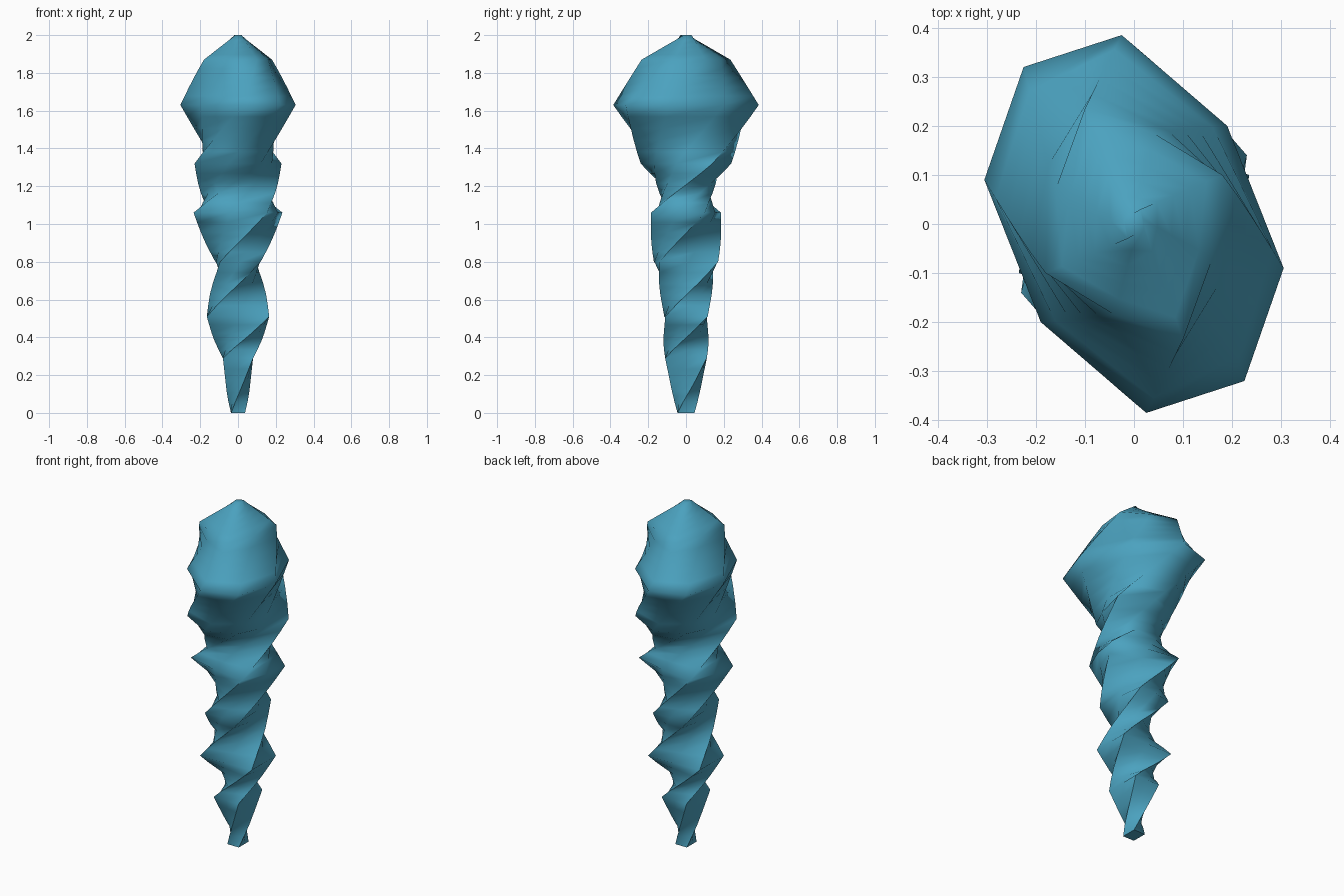
import bpy, bmesh
from math import radians
from mathutils import Vector

if "Cube" in bpy.data.objects:
    bpy.data.objects.remove(bpy.data.objects["Cube"])

# Each ring: height, four points (the other four are their half-turn copies),
# and how many eighths of a turn the ridges wind to reach it from below.
# Square rings are given by two neighbouring corners, with rounded-out sides.
def square_ring(z, c1, c2, wind=2, bulge=0.54):
    a, b = Vector(c1), Vector(c2)
    return z, [(a - b) * bulge, a, (a + b) * bulge, b], wind

rings = [
    square_ring(0.00, (0.037, 0.045), (-0.037, 0.045), 0, 0.5),
    square_ring(0.29, (0.080, 0.110), (-0.080, 0.110), 2, 0.5),
    square_ring(0.51, (0.165, 0.115), (-0.165, 0.110), 2, 0.5),
    square_ring(0.80, (0.095, 0.170), (-0.120, 0.140)),
    square_ring(1.06, (0.235, 0.100), (-0.155, 0.185)),
    (1.32, [(0.18, -0.05), (0.23, 0.14), (0.05, 0.24), (-0.12, 0.17)], 2),
    (1.63, [(0.305, -0.09), (0.19, 0.20), (-0.025, 0.385), (-0.225, 0.32)], 1),
    (1.87, [(0.16, -0.07), (0.18, 0.10), (0.04, 0.185), (-0.10, 0.235)], 1),
    (2.00, [(0.018, 0.01), (0.013, 0.03), (-0.004, 0.02), (-0.02, 0.01)], 0),
]

# Line the rings up so that equal indices follow the same ridge
lofts, turn = [], 0
for z, half, wind in rings:
    turn += wind
    full = [Vector((x, y, z)) for x, y in half] + [Vector((-x, -y, z)) for x, y in half]
    lofts.append([full[(k + turn) % 8] for k in range(8)])

# Nearly straight ridges between rings, eased outwards a little at mid-span
def between(p, q, t, ease=0.2):
    m = p.lerp(q, t)
    want = p.xy.length * (1 - t) + q.xy.length * t
    grow = 1 + ease * (want / m.xy.length - 1)
    return Vector((m.x * grow, m.y * grow, m.z))

STEPS = 5
levels = [lofts[0]]
for a, b in zip(lofts, lofts[1:]):
    for s in range(1, STEPS + 1):
        levels.append([between(p, q, s / STEPS) for p, q in zip(a, b)])

bm = bmesh.new()
loops = [[bm.verts.new(p) for p in level] for level in levels]
for a, b in zip(loops, loops[1:]):
    for k in range(8):
        n = (k + 1) % 8
        bm.faces.new((a[k], a[n], b[n], b[k]))
bm.faces.new(loops[0][::-1])
bm.faces.new(loops[-1])

mesh = bpy.data.meshes.new("twisted_bud")
bm.to_mesh(mesh)
bm.free()
bud = bpy.data.objects.new("twisted_bud", mesh)
bpy.context.collection.objects.link(bud)

# Blue-green surface
mat = bpy.data.materials.new("teal")
mat.diffuse_color = (0.07, 0.36, 0.52, 1)
mat.use_nodes = True
mat.node_tree.nodes["Principled BSDF"].inputs["Base Color"].default_value = mat.diffuse_color
mesh.materials.append(mat)

# Smooth skin, keeping only the sharpest ridges and the end rims
bpy.context.view_layer.objects.active = bud
bud.select_set(True)
bpy.ops.object.shade_smooth_by_angle(angle=radians(75))
